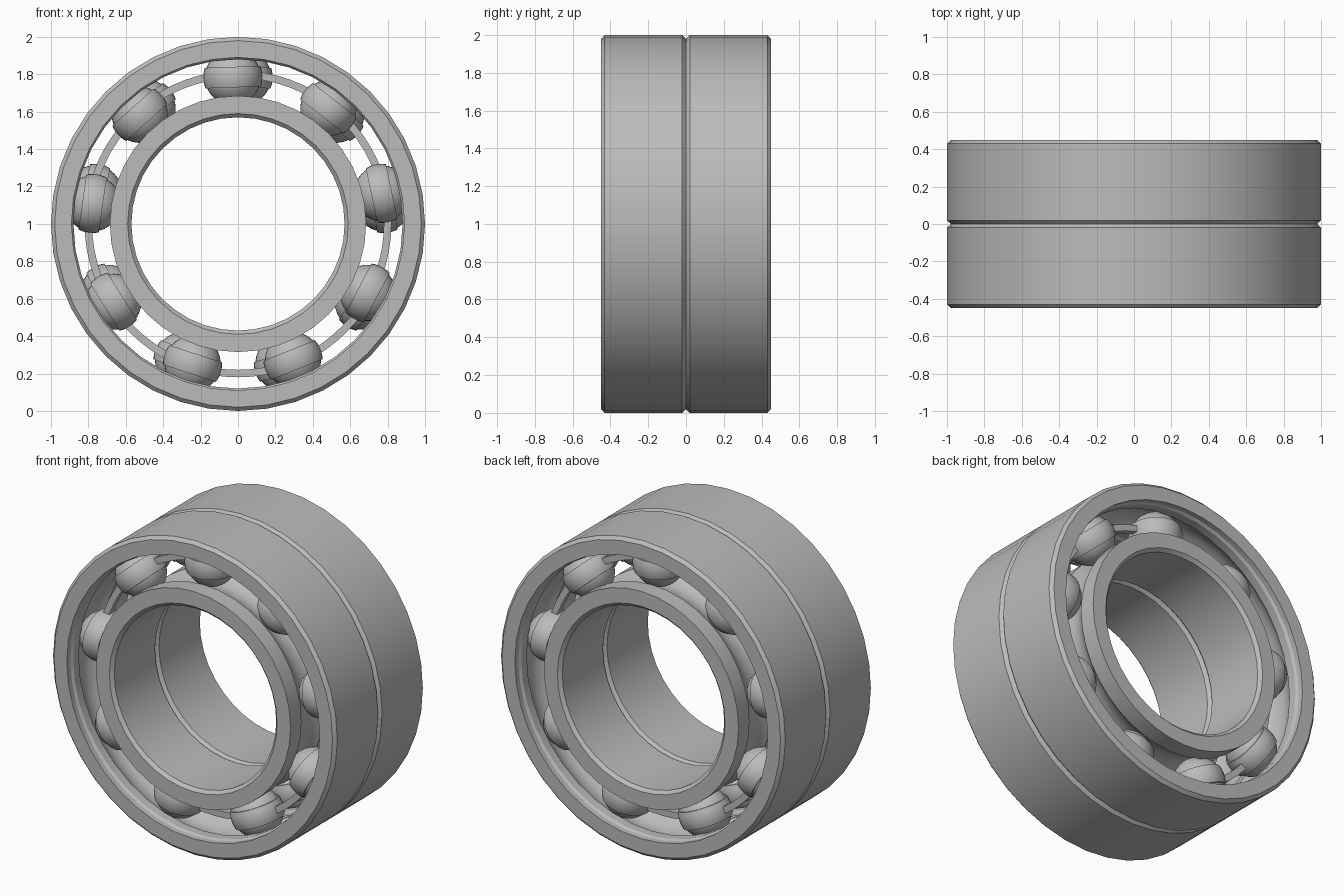
import bpy, math
from mathutils import Matrix, Vector

cube = bpy.data.objects.get("Cube")
if cube:
    bpy.data.objects.remove(cube, do_unlink=True)

steel = bpy.data.materials.new("brushed_steel")
steel.use_nodes = True
GREY = (0.5, 0.5, 0.5, 1)
steel.diffuse_color = GREY
steel.node_tree.nodes["Principled BSDF"].inputs["Base Color"].default_value = GREY

HALF = 0.225       # half width of one bearing
PITCH = 0.785      # radius of the ball circle
BALL = 0.15
CENTRE = Vector((0, 0, 1))
BALLS = 9


def finish(obj):
    obj.data.materials.append(steel)
    bpy.ops.object.select_all(action='DESELECT')
    obj.select_set(True)
    bpy.context.view_layer.objects.active = obj
    bpy.ops.object.shade_smooth_by_angle(angle=math.radians(30))


def lathe(name, profile, steps, matrix):
    """Revolve a closed (radius, height) profile around local z."""
    verts, faces, n = [], [], len(profile)
    for i in range(steps):
        a = math.tau * i / steps
        verts += [(r * math.cos(a), r * math.sin(a), h) for r, h in profile]
        for j in range(n):
            k, m = (i + 1) % steps, (j + 1) % n
            faces.append((i * n + j, k * n + j, k * n + m, i * n + m))
    mesh = bpy.data.meshes.new(name)
    mesh.from_pydata(verts, [], faces)
    obj = bpy.data.objects.new(name, mesh)
    bpy.context.collection.objects.link(obj)
    obj.matrix_world = matrix
    finish(obj)


def race(edge, steps=10):
    """Arc of the ball groove, cut into a ring wall at radius edge."""
    side = 1 if edge > PITCH else -1
    radius = BALL + 0.003
    top = math.acos(abs(edge - PITCH) / radius)
    angles = [top - 2 * top * i / steps for i in range(steps + 1)]
    return [(PITCH + side * radius * math.cos(a), radius * math.sin(a)) for a in angles]


def band(radius, thick, half, steps=6):
    """Section of a spherical band that wraps a ball."""
    def arc(r):
        a = math.asin(half / r)
        return [(r * math.cos(t), r * math.sin(t))
                for t in (a * (2 * i / steps - 1) for i in range(steps + 1))]
    return arc(radius + thick) + arc(radius)[::-1]


# Ring sections: bevelled corners, a shield step on the outer wall, ball grooves
C = 0.02
outer_section = ([(1 - C, -HALF), (1, -HALF + C), (1, HALF - C), (1 - C, HALF),
                  (0.89, HALF), (0.89, HALF - 0.035), (0.88, HALF - 0.05)]
                 + race(0.88)
                 + [(0.88, -HALF + 0.05), (0.89, -HALF + 0.035), (0.89, -HALF)])
inner_section = ([(0.57 + C, -HALF), (0.57, -HALF + C), (0.57, HALF - C), (0.57 + C, HALF),
                  (0.685, HALF)] + race(0.685) + [(0.685, -HALF)])
cage_section = [(0.78, -0.02), (0.82, -0.02), (0.82, 0.02), (0.78, 0.02)]

for label, turn in (("front", 0), ("back", math.pi)):
    # Each bearing is the same unit, turned half a circle about the vertical
    unit = (Matrix.Translation(CENTRE) @ Matrix.Rotation(turn, 4, 'Z')
            @ Matrix.Translation((0, -HALF, 0)))
    axle = unit @ Matrix.Rotation(math.pi / 2, 4, 'X')
    lathe(label + "_outer_ring", outer_section, 40, axle)
    lathe(label + "_inner_ring", inner_section, 40, axle)
    lathe(label + "_cage_ring", cage_section, 72, axle)
    for i in range(BALLS):
        spin = math.tau * i / BALLS - math.radians(2)
        place = unit @ Matrix.Rotation(spin, 4, 'Y') @ Matrix.Translation((0, 0, PITCH))
        bpy.ops.mesh.primitive_uv_sphere_add(segments=32, ring_count=16, radius=BALL)
        ball = bpy.context.object
        ball.name = f"{label}_ball_{i + 1}"
        ball.matrix_world = place
        finish(ball)
        lathe(f"{label}_cage_pocket_{i + 1}", band(BALL, 0.008, 0.055), 32, place)
